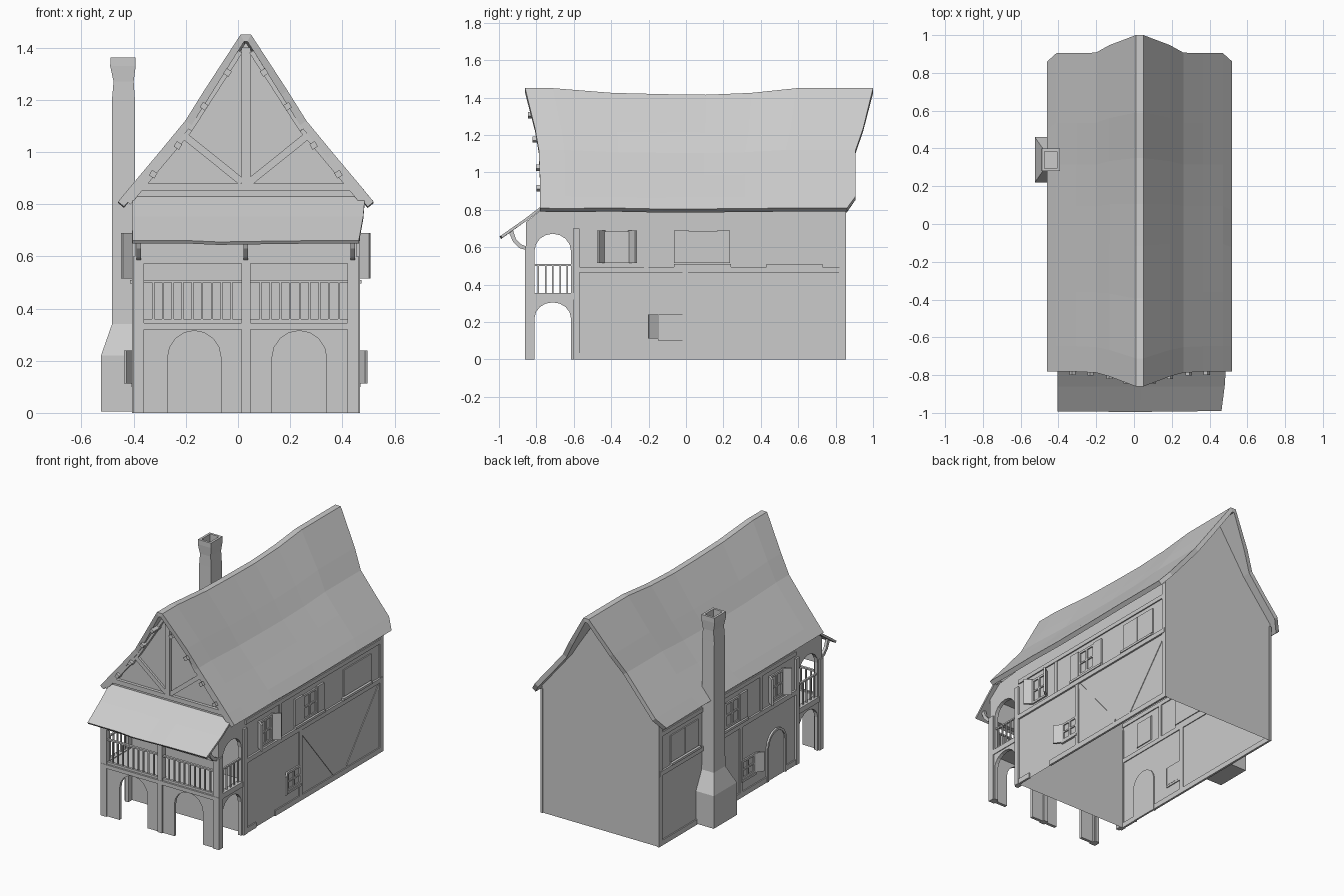
import bpy, bmesh, math, random
from mathutils import Vector

if "Cube" in bpy.data.objects:
    bpy.data.objects.remove(bpy.data.objects["Cube"])

random.seed(4)
CX, HW = 0.03, 0.425            # house centre line and half width
FRONT, BACK, GABLE = -0.575, 0.85, -0.76


def make(name, verts, faces, fix=True):
    me = bpy.data.meshes.new(name)
    me.from_pydata([tuple(v) for v in verts], [], faces)
    if fix:
        bm = bmesh.new()
        bm.from_mesh(me)
        bmesh.ops.recalc_face_normals(bm, faces=bm.faces)
        bm.to_mesh(me)
        bm.free()
    ob = bpy.data.objects.new(name, me)
    bpy.context.collection.objects.link(ob)
    return ob


def prism(name, pts, axis, lo, hi):
    """Extrude a 2D outline along x (points are y,z) or y (points are x,z)."""
    n = len(pts)
    put = (lambda p, t: (t, p[0], p[1])) if axis == 'x' else (lambda p, t: (p[0], t, p[1]))
    verts = [put(p, lo) for p in pts] + [put(p, hi) for p in pts]
    faces = [list(range(n)), list(range(2 * n - 1, n - 1, -1))]
    faces += [[i, (i + 1) % n, n + (i + 1) % n, n + i] for i in range(n)]
    return make(name, verts, faces)


def box(name, x0, x1, y0, y1, z0, z1):
    return prism(name, [(y0, z0), (y1, z0), (y1, z1), (y0, z1)], 'x', x0, x1)


def bar(name, p, q, w, d, n):
    """Straight timber from p to q; depth d along n, width w across."""
    p, q, n = Vector(p), Vector(q), Vector(n)
    side = (q - p).cross(n).normalized() * w / 2
    n = n * d / 2
    vs = [e + a * side + b * n for e in (p, q) for a, b in ((-1, -1), (1, -1), (1, 1), (-1, 1))]
    fs = [(0, 1, 2, 3), (7, 6, 5, 4)] + [(i, (i + 1) % 4, 4 + (i + 1) % 4, 4 + i) for i in range(4)]
    return make(name, vs, fs)


def arch(a, b, z0, spring, top, n=8):
    """Arch outline running from (a, z0) over to (b, z0)."""
    c, r = (a + b) / 2, (b - a) / 2
    mid = [(c - r * math.cos(math.pi * i / n), spring + (top - spring) * math.sin(math.pi * i / n))
           for i in range(n + 1)]
    return [(a, z0)] + mid + [(b, z0)]


# House shell, open underneath
L, R = CX - HW, CX + HW
slope = [(R, 0.84), (CX + 0.222, 1.085), (CX, 1.42), (CX - 0.222, 1.085), (L, 0.84)]
for x in (L, R):
    make("side_wall", [(x, FRONT, 0), (x, BACK, 0), (x, BACK, 0.84), (x, FRONT, 0.84)], [(0, 1, 2, 3)])
make("front_wall", [(L, FRONT, 0), (R, FRONT, 0), (R, FRONT, 0.75), (L, FRONT, 0.75)], [(0, 1, 2, 3)])
make("back_wall", [(x, BACK, z) for x, z in [(L, 0), (R, 0)] + slope], [tuple(range(7))])
make("front_gable", [(x, GABLE, z) for x, z in [(L, 0.75), (R, 0.75)] + slope], [tuple(range(7))])
make("balcony_ceiling", [(L, -0.85, 0.72), (R, -0.85, 0.72), (R, FRONT, 0.72), (L, FRONT, 0.72)], [(0, 1, 2, 3)])

# Swaybacked roof with flared gable ends: (offset, height, front y, back y)
half = [(0.49, 0.81, -0.78, 0.86), (0.44, 0.87, -0.78, 0.905), (0.335, 0.995, -0.782, 0.905),
        (0.232, 1.12, -0.787, 0.907), (0.16, 1.235, -0.807, 0.947), (0.02, 1.45, -0.86, 1.0)]
section = half + [(-o, z, f, b) for o, z, f, b in reversed(half)]
steps = [0, 0.08, 0.25, 0.4, 0.52, 0.65, 0.78, 1]
sags = [0, 0, 0.025, 0.032, 0.035, 0.025, 0, 0]
rv = [(CX + o, f + (b - f) * t, z - s * (z - 0.8) / 0.65 - (random.uniform(0, 0.006) if z < 0.82 else 0))
      for t, s in zip(steps, sags) for o, z, f, b in section]
m = len(section)
rf = [(j * m + i, j * m + i + 1, (j + 1) * m + i + 1, (j + 1) * m + i)
      for j in range(len(steps) - 1) for i in range(m - 1)]
roof = make("roof", rv, rf, False)
if roof.data.polygons[m * 3 + 1].normal.z < 0:
    roof.data.flip_normals()
mod = roof.modifiers.new("thickness", 'SOLIDIFY')
mod.thickness, mod.offset = 0.03, -1

# Front gable timbers
box("king_post", CX - 0.017, CX + 0.017, GABLE - 0.02, GABLE, 0.88, 1.40)
box("tie_beam", L, R, GABLE - 0.02, GABLE, 0.85, 0.88)
for s in (-1, 1):
    bar("gable_brace", (CX + s * 0.015, GABLE - 0.007, 0.885), (CX + s * 0.245, GABLE - 0.007, 1.07), 0.028, 0.015, (0, 1, 0))
    bar("upper_rafter", (CX + s * 0.022, GABLE - 0.013, 1.385), (CX + s * 0.215, GABLE - 0.013, 1.085), 0.02, 0.026, (0, 1, 0))
    bar("lower_rafter", (CX + s * 0.215, GABLE - 0.01, 1.085), (CX + s * 0.45, GABLE - 0.01, 0.805), 0.02, 0.02, (0, 1, 0))
    for o, z, y in ((0.07, 1.305, -0.845), (0.16, 1.175, -0.82), (0.26, 1.025, -0.802), (0.355, 0.915, -0.80)):
        bar("purlin_end", (CX + s * o, y, z), (CX + s * o, GABLE, z), 0.024, 0.024, Vector((s * 0.84, 0, 0.54)))

# Side wall timbers, windows and shutters, alike on both sides
for s in (-1, 1):
    xw = CX + s * HW

    def side(name, y0, y1, z0, z1, out=0.008):
        box(name, *sorted((xw - s * 0.006, xw + s * out)), y0, y1, z0, z1)

    side("floor_beam", FRONT, BACK, 0.465, 0.495, 0.012)
    side("wall_plate", FRONT, BACK, 0.72, 0.748)
    side("sill_beam", FRONT, -0.47, 0, 0.035)
    side("sill_beam", -0.27, BACK, 0, 0.035)
    side("back_corner_post", 0.822, BACK + 0.006, 0, 0.82)
    side("front_corner_post", -0.605, -0.57, 0, 0.70, 0.012)
    side("middle_post", -0.02, 0.01, 0.035, 0.465)
    side("upper_post", -0.225, -0.2, 0.495, 0.72, 0.006)
    if s > 0:
        for y0, y1 in ((0.01, 0.355), (0.83, 0.49)):
            bar("wall_brace", (xw, y0, 0.455), (xw, y1, 0.04), 0.03, 0.008, (1, 0, 0))

    def window(y0, y1, z0, z1):
        c, h = (y0 + y1) / 2, (z0 + z1) / 2
        side("window_pane", y0, y1, z0, z1, 0.002)
        for a, b in ((y0, y0 + 0.014), (y1 - 0.014, y1), (c - 0.006, c + 0.006)):
            side("window_upright", a, b, z0, z1, 0.01)
        for a, b in ((z0, z0 + 0.014), (z1 - 0.014, z1), (h - 0.005, h + 0.005)):
            side("window_bar", y0, y1, a, b, 0.01)

    def shutter(y0, y1, z0, z1, out):
        h = (z0 + z1) / 2
        bar("shutter", (xw, y0, h), (xw + s * out, y1, h), 0.012, z1 - z0, (0, 0, 1))

    window(-0.435, -0.305, 0.515, 0.685)
    shutter(-0.435, -0.47, 0.515, 0.69, 0.05)
    shutter(-0.305, -0.268, 0.515, 0.69, 0.05)
    window(0.015, 0.165, 0.515, 0.685)
    side("flat_shutter", -0.065, 0.015, 0.515, 0.69, 0.012)
    side("flat_shutter", 0.165, 0.235, 0.515, 0.69, 0.012)
    side("window_sill", -0.065, 0.24, 0.495, 0.51, 0.018)
    side("closed_shutter", 0.445, 0.583, 0.515, 0.69)
    side("closed_shutter", 0.587, 0.73, 0.515, 0.69)
    side("window_sill", 0.43, 0.73, 0.495, 0.51, 0.018)
    window(-0.145, -0.005, 0.115, 0.24)
    shutter(-0.145, -0.2, 0.112, 0.24, 0.037)
    side("window_sill", -0.15, -0.005, 0.1, 0.114, 0.014)

# Arched side door on the left
prism("side_door", arch(-0.455, -0.285, 0, 0.22, 0.305), 'x', L - 0.004, L + 0.008)
prism("door_frame", arch(-0.47, -0.27, 0, 0.22, 0.32) + arch(-0.455, -0.285, 0, 0.22, 0.305)[::-1], 'x', L - 0.012, L + 0.008)

# Porch ground floor: arcade, posts and balcony floor
for a, b, p, q in ((L, CX, -0.27, -0.065), (CX, R, 0.13, 0.34)):
    prism("front_arch", [(b, 0), (b, 0.33), (a, 0.33), (a, 0)] + arch(p, q, 0, 0.21, 0.315), 'y', -0.85, -0.83)
for x0, x1 in ((L - 0.008, -0.36), (CX - 0.017, CX + 0.017), (0.42, R + 0.008)):
    box("porch_post", x0, x1, -0.86, -0.82, 0, 0.60)
box("porch_floor", L, R, -0.85, FRONT, 0.32, 0.35)
box("porch_beam", L - 0.005, R + 0.005, -0.862, -0.83, 0.32, 0.345)
box("balcony_lintel", L, R, -0.855, -0.825, 0.572, 0.72)
for s in (-1, 1):
    a, b = sorted((CX + s * HW, CX + s * (HW - 0.025)))
    prism("side_arch_lower", [(-0.575, 0), (-0.575, 0.32), (-0.855, 0.32), (-0.855, 0)]
          + arch(-0.81, -0.615, 0, 0.22, 0.305), 'x', a, b)
    prism("side_arch_upper", [(-0.575, 0.345), (-0.575, 0.83), (-0.76, 0.81), (-0.855, 0.735), (-0.855, 0.345)]
          + arch(-0.81, -0.615, 0.35, 0.58, 0.672), 'x', a, b)
    box("side_floor_beam", a - 0.005, b + 0.005, -0.855, FRONT, 0.32, 0.355)
    side_x = (a + b) / 2
    box("side_rail", side_x - 0.006, side_x + 0.006, -0.81, -0.615, 0.5, 0.51)
    for i in range(5):
        y = -0.79 + i * 0.039
        box("side_baluster", side_x - 0.004, side_x + 0.004, y - 0.004, y + 0.004, 0.35, 0.505)

# Front balustrade
box("front_rail", -0.36, 0.42, -0.85, -0.834, 0.5, 0.51)
box("front_lower_rail", -0.36, 0.42, -0.85, -0.834, 0.345, 0.36)
for x0 in (-0.325, 0.087):
    for i in range(9):
        x = x0 + i * 0.0375
        box("front_baluster", x - 0.004, x + 0.004, -0.847, -0.837, 0.35, 0.505)

# Pent roof over the balcony with an uneven lower edge, on curved brackets
n = 8
pv = []
for i in range(n + 1):
    t = i / n
    dy = random.uniform(-0.004, 0.004)
    pv += [(L - 0.01 + t * 0.892, GABLE, 0.83),
           (L - 0.01 + t * 0.885, -0.86, 0.753),
           (L - 0.01 + t * 0.868, -0.994 + dy, 0.658 + dy)]
pf = [(3 * i + k, 3 * i + k + 1, 3 * i + k + 4, 3 * i + k + 3) for i in range(n) for k in (0, 1)]
pent = make("pent_roof", pv, pf, False)
if pent.data.polygons[0].normal.z < 0:
    pent.data.flip_normals()
mod = pent.modifiers.new("thickness", 'SOLIDIFY')
mod.thickness, mod.offset = 0.014, -1
outer = [(-0.855, 0.585), (-0.89, 0.595), (-0.925, 0.63), (-0.945, 0.675)]
inner = [(-0.925, 0.69), (-0.91, 0.645), (-0.882, 0.615), (-0.855, 0.605)]
for x in (-0.38, CX, 0.44):
    prism("pent_roof_bracket", outer + inner, 'x', x - 0.009, x + 0.009)

# Chimney stack: stepped square sections with an open flue
rings = [(-0.525, -0.395, 0.22, 0.46, 0.005), (-0.525, -0.395, 0.22, 0.46, 0.22),
         (-0.483, -0.395, 0.28, 0.40, 0.34), (-0.483, -0.395, 0.285, 0.395, 1.2),
         (-0.477, -0.4, 0.285, 0.395, 1.27), (-0.49, -0.392, 0.28, 0.40, 1.33),
         (-0.488, -0.393, 0.28, 0.40, 1.362), (-0.473, -0.408, 0.295, 0.385, 1.362),
         (-0.473, -0.408, 0.295, 0.385, 1.26)]
cv = [v for a, b, c, d, z in rings for v in ((a, c, z), (b, c, z), (b, d, z), (a, d, z))]
cf = [(4 * j + i, 4 * j + (i + 1) % 4, 4 * j + 4 + (i + 1) % 4, 4 * j + 4 + i)
      for j in range(len(rings) - 1) for i in range(4)]
last = 4 * (len(rings) - 1)
make("chimney", cv, cf + [(3, 2, 1, 0), (last, last + 1, last + 2, last + 3)])
